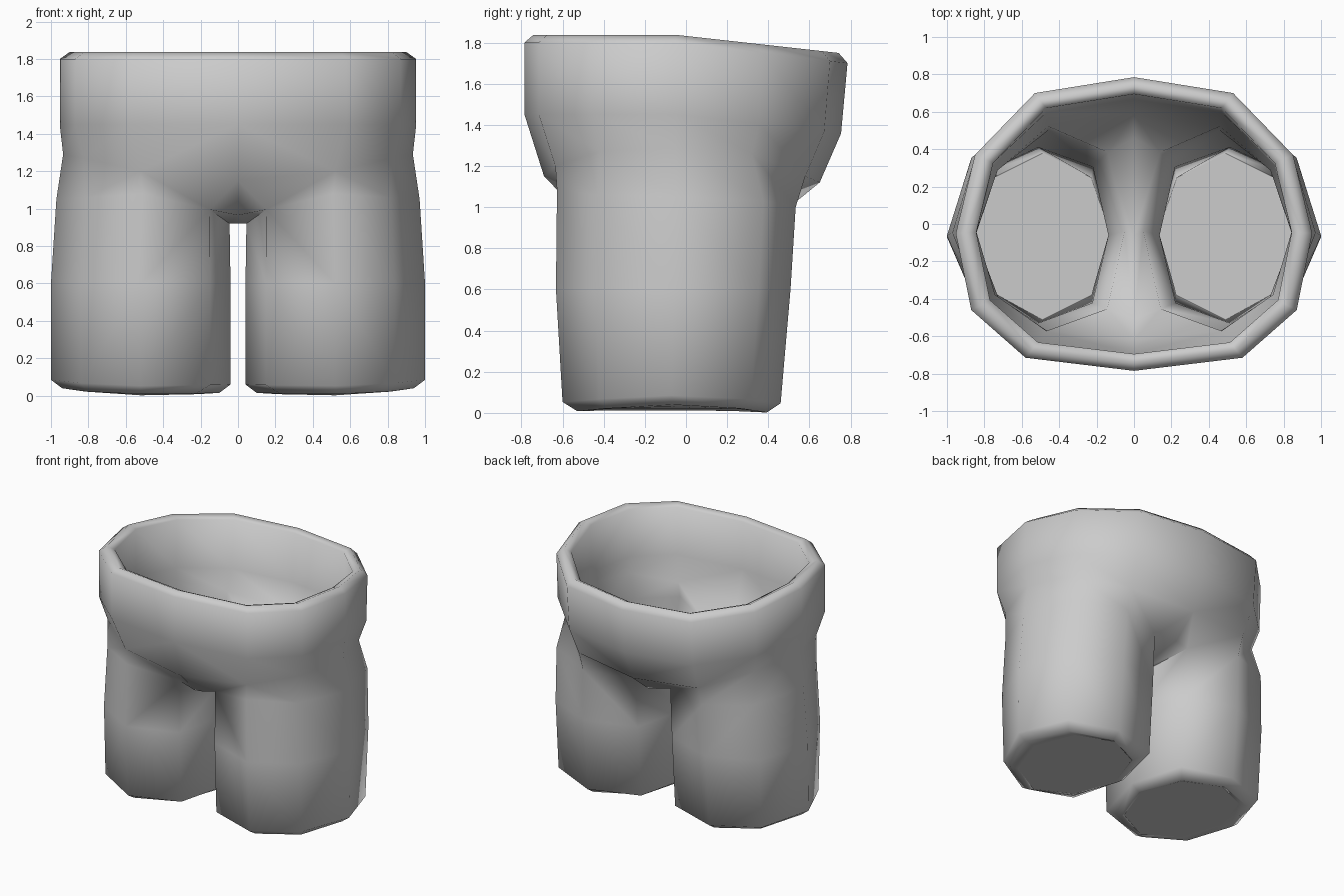
import bpy, bmesh, math

if "Cube" in bpy.data.objects:
    bpy.data.objects.remove(bpy.data.objects["Cube"], do_unlink=True)

grey = bpy.data.materials.new("plain grey")
grey.use_nodes = True
grey.diffuse_color = (0.6, 0.6, 0.6, 1)
grey.node_tree.nodes["Principled BSDF"].inputs["Base Color"].default_value = (0.6, 0.6, 0.6, 1)

# Left half of the waist outline, from centre front round to centre back
WAIST = [(0, -.785), (.58, -.715), (.87, -.46), (.953, -.05), (.85, .37), (.53, .70), (0, .785)]


def waist_ring(bm, scale, z, drop, back=1.0):
    """Waist outline scaled, its height falling toward the back."""
    return [bm.verts.new((x * scale, y * scale * (back if y > 0 else 1),
                          z - drop * max(0, y + .05))) for x, y in WAIST]


def hip_ring(bm, scale, lift):
    """Lower edge of the hips, dipping at front and back."""
    pts = [(0, -.69, 1.15), (.52, -.635, 1.2), (.825, -.42, 1.27), (.935, -.05, 1.29),
           (.81, .32, 1.26), (.51, .58, 1.15), (0, .65, 1.12)]
    return [bm.verts.new((x * scale, y * scale, z + lift)) for x, y, z in pts]


# Corner bulge of the thigh: fuller on the inside of the leg
THIGH = (1, .94, 1, 1.03, 1, 1.1, 1, 1.09)
ROUND = (1, .97, 1, 1, 1, 1, 1, 1)


def leg_ring(bm, cx, cy, rx, ry, heights, corners):
    """Octagon from the front, round the outside and back along the inside."""
    ring = []
    for i in range(8):
        a = math.radians(-90 + 45 * i)
        k = corners[i]
        ring.append(bm.verts.new((cx + k * rx * math.cos(a), cy + k * ry * math.sin(a),
                                  heights[i])))
    return ring


def bridge(bm, a, b, closed=False):
    n = len(a)
    for i in range(n if closed else n - 1):
        j = (i + 1) % n
        bm.faces.new((a[i], a[j], b[j], b[i]))


def crotch(bm, hip, leg, lift):
    """Join half of the hips to one leg and span the gap between the legs."""
    bridge(bm, hip[1:6], leg[:5])
    front, mid, back = [bm.verts.new((0, y, z + lift)) for y, z in
                        ((-.51, .965), (-.06, .92), (.46, .965))]
    for face in ((hip[0], hip[1], leg[7]), (hip[1], leg[0], leg[7]),
                 (hip[0], leg[7], front), (front, leg[7], leg[6], mid),
                 (mid, leg[6], leg[5], back), (back, leg[5], hip[6]),
                 (hip[6], leg[5], hip[5]), (hip[5], leg[5], leg[4])):
        bm.faces.new(face)


def finish(bm, name):
    """Mirror the half to the other side and make the object."""
    bmesh.ops.mirror(bm, geom=bm.verts[:] + bm.edges[:] + bm.faces[:],
                     merge_dist=.001, axis='X')
    bmesh.ops.recalc_face_normals(bm, faces=bm.faces[:])
    mesh = bpy.data.meshes.new(name)
    bm.to_mesh(mesh)
    bm.free()
    mesh.materials.append(grey)
    obj = bpy.data.objects.new(name, mesh)
    bpy.context.collection.objects.link(obj)
    bpy.ops.object.select_all(action='DESELECT')
    obj.select_set(True)
    bpy.context.view_layer.objects.active = obj
    bpy.ops.object.shade_smooth_by_angle(angle=math.radians(75))


TOP = [1.08, 1.06, 1.05, 1.03, 1.0, .985, .92, .995]
SOLE = [.008, .022, .04, .022, .002, .008, .015, .012]
CAP = [.012, .02, .03, .02, .006, .01, .015, .013]

# Trousers: outer surface from rim to hem
bm = bmesh.new()
rim = waist_ring(bm, .945, 1.837, .105)
outer = [rim, waist_ring(bm, 1, 1.80, .12), waist_ring(bm, 1, 1.45, .11, .96), hip_ring(bm, 1, 0)]
for a, b in zip(outer, outer[1:]):
    bridge(bm, a, b)
legs = [leg_ring(bm, .508, -.047, .463, .58, TOP, THIGH),
        leg_ring(bm, .52, -.062, .48, .57, [.6] * 8, THIGH),
        leg_ring(bm, .52, -.07, .48, .53, [z + .045 for z in SOLE], THIGH),
        leg_ring(bm, .52, -.068, .42, .46, SOLE, ROUND),
        leg_ring(bm, .49, -.067, .37, .445, CAP, ROUND)]
crotch(bm, outer[-1], legs[0], 0)
for a, b in zip(legs, legs[1:]):
    bridge(bm, a, b, True)

# Trousers: inner surface from rim down to the same hem
inner = [rim, waist_ring(bm, .885, 1.815, .105), waist_ring(bm, .885, 1.45, .11, .96),
         hip_ring(bm, .9, .07)]
for a, b in zip(inner, inner[1:]):
    bridge(bm, a, b)
inner_legs = [leg_ring(bm, .455, -.037, .405, .54, [z + .08 for z in TOP], THIGH),
              leg_ring(bm, .512, -.06, .375, .47, [.75] * 8, THIGH), legs[-1]]
crotch(bm, inner[-1], inner_legs[0], .09)
for a, b in zip(inner_legs, inner_legs[1:]):
    bridge(bm, a, b, True)
finish(bm, "trousers_shell")

# Flat plates closing the leg bottoms
bm = bmesh.new()
bm.faces.new(leg_ring(bm, .49, -.067, .37, .445, CAP, ROUND))
finish(bm, "leg_bottoms")
